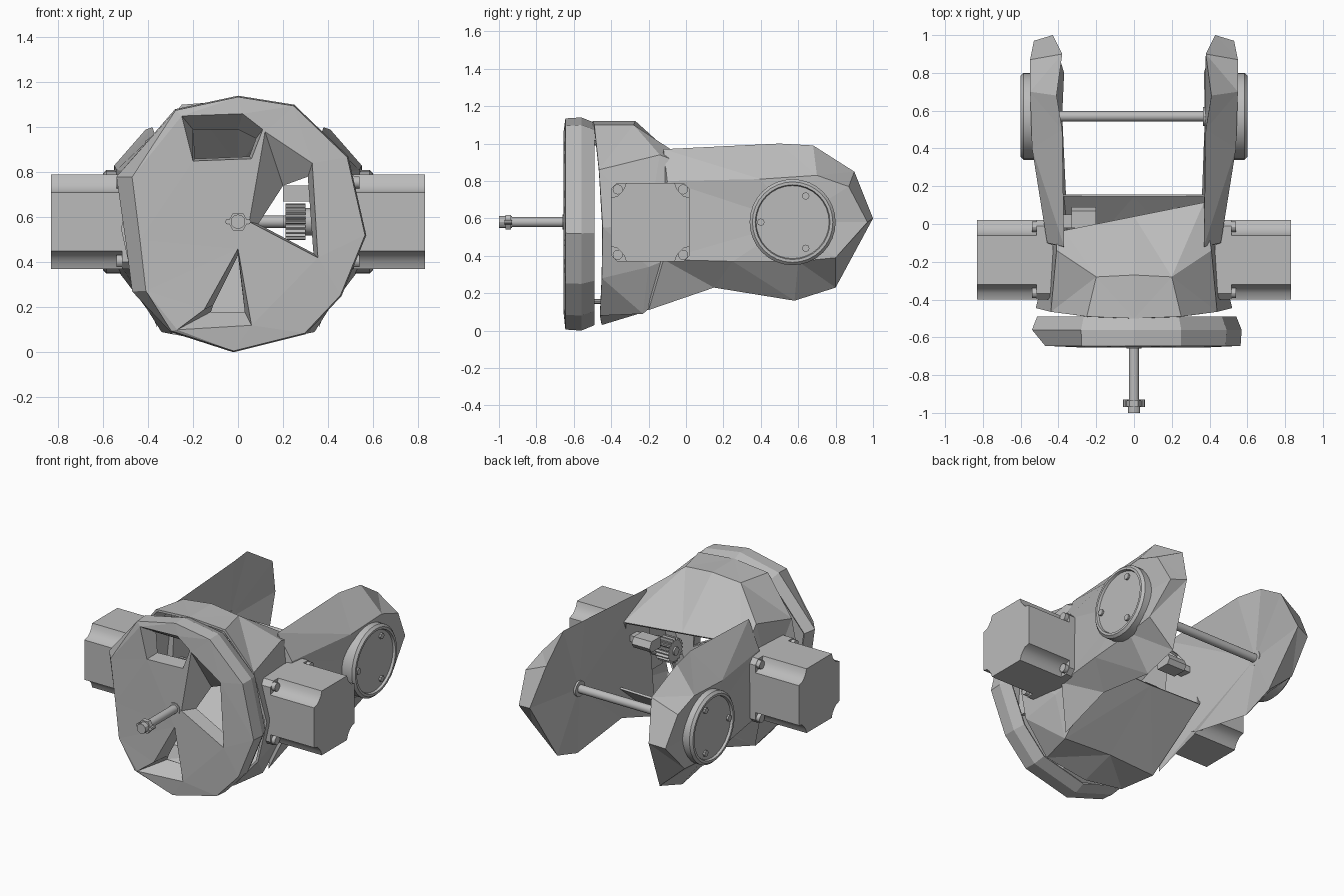
import bpy, bmesh
from math import sin, cos, pi

cube = bpy.data.objects.get("Cube")
if cube:
    bpy.data.objects.remove(cube)

GREY = (0.5, 0.5, 0.5, 1)
mat = bpy.data.materials.new("plain grey")
mat.use_nodes = True
mat.diffuse_color = GREY
mat.node_tree.nodes["Principled BSDF"].inputs["Base Color"].default_value = GREY
AXIS_Z, ARM_Y, MOTOR_Y = 0.58, 0.57, -0.19


def finish(name, bm, wall=0, smooth=False):
    bmesh.ops.recalc_face_normals(bm, faces=bm.faces)
    me = bpy.data.meshes.new(name)
    bm.to_mesh(me)
    bm.free()
    me.materials.append(mat)
    ob = bpy.data.objects.new(name, me)
    bpy.context.collection.objects.link(ob)
    if wall:
        mod = ob.modifiers.new("wall", "SOLIDIFY")
        mod.thickness = wall
        mod.offset = -1
    if smooth:
        bpy.ops.object.select_all(action="DESELECT")
        ob.select_set(True)
        bpy.context.view_layer.objects.active = ob
        bpy.ops.object.shade_smooth_by_angle()
    return ob


def loft(bm, rings):
    """Join closed rings of equal length with quads."""
    loops = [[bm.verts.new(p) for p in r] for r in rings]
    for a, b in zip(loops, loops[1:]):
        for i in range(len(a)):
            j = (i + 1) % len(a)
            bm.faces.new((a[i], a[j], b[j], b[i]))
    return loops


def fan(bm, loop, centre):
    c = bm.verts.new(centre)
    for i, v in enumerate(loop):
        bm.faces.new((v, loop[(i + 1) % len(loop)], c))


def prism_x(name, outline, x0, x1, smooth=False):
    """Extrude a y-z outline along x."""
    bm = bmesh.new()
    a, b = loft(bm, [[(x, y, z) for y, z in outline] for x in (x0, x1)])
    bm.faces.new(a)
    bm.faces.new(b)
    return finish(name, bm, smooth=smooth)


def circle(cy, cz, r, n=32):
    return [(cy + r * cos(2 * pi * i / n), cz + r * sin(2 * pi * i / n)) for i in range(n)]


def rod_y(name, x, z, r, y0, y1, n=20):
    bm = bmesh.new()
    a, b = loft(bm, [[(u, y, v) for u, v in circle(x, z, r, n)] for y in (y0, y1)])
    bm.faces.new(a)
    bm.faces.new(b)
    return finish(name, bm, smooth=n > 8)


def mirrored(half):
    """Complete a half ring whose first and last points lie on x = 0."""
    return half + [(-x, y, z) for x, y, z in half[-2:0:-1]]


# Faceted body shell: sloping deck, ramp floor, open at front and back
front = [(0, -.5, 1.12), (.25, -.49, 1.1), (.44, -.465, .86), (.52, -.445, .55),
         (.46, -.45, .28), (.29, -.46, .08), (0, -.45, .03)]
middle = [(0, -.27, 1.12), (.2, -.28, 1.1), (.41, -.14, .94), (.46, -.2, .57),
          (.44, -.2, .34), (.34, -.23, .09), (0, -.22, .1)]
back = [(0, .04, .84), (.37, .04, .84), (.41, .06, .7), (.42, .08, .57),
        (.41, .12, .47), (.38, .155, .42), (0, .155, .41)]
deck_skew = [(x, y + .2 * x if z > .8 else y, z) for x, y, z in mirrored(back)]
bm = bmesh.new()
loft(bm, [mirrored(front), mirrored(middle), deck_skew])
bmesh.ops.triangulate(bm, faces=bm.faces)
finish("body_shell", bm, wall=0.015)

# Front ring: faceted rim with a face cut by three windows with sloping walls
outline = [(0, 1.14), (.25, 1.1), (.49, .87), (.57, .52), (.46, .25), (.3, .08), (-.02, 0),
           (-.3, .09), (-.47, .27), (-.5, .5), (-.54, .78), (-.28, 1.08)]
windows = [([(-.25, 1.05), (.02, 1.06), (.11, .99), (.06, .86), (-.2, .85)],
            [(-.2, .99), (.0, .99), (.08, .95), (.05, .87), (-.19, .86)]),
           ([(.33, .84), (.355, .42), (.05, .58), (.12, .98)],
            [(.31, .78), (.335, .44), (.09, .57), (.2, .74)]),
           ([(0, .46), (.06, .12), (-.27, .1), (-.15, .19)],
            [(0, .43), (.03, .18), (-.12, .18), (-.11, .21)])]


def ring(y, s, left=1):
    """Scale the outline; left narrows the far -x side."""
    return [(x * s * (left if x < -.4 else 1), y, AXIS_Z + (z - AXIS_Z) * s) for x, z in outline]


bm = bmesh.new()
loops = loft(bm, [ring(-.49, .95), ring(-.56, 1), ring(-.645, .99, .88)])
edges = [bm.edges.get((v, loops[-1][i - 1])) for i, v in enumerate(loops[-1])]
for hole, throat in windows:
    vs = loft(bm, [[(x, y, z) for x, z in pts] for y, pts in ((-.655, hole), (-.56, throat))])[0]
    edges += [bm.edges.get((v, vs[i - 1])) for i, v in enumerate(vs)]
bmesh.ops.triangle_fill(bm, edges=edges, use_beauty=True)
finish("front_ring", bm, wall=0.012)

# Small screws joining ring and body
for i in (1, 2, 4, 5):
    a = pi * i / 3
    rod_y("ring_screw", .46 * cos(a), AXIS_Z + .49 * sin(a), .015, -.52, -.42, 10)

# Front shaft with its collar and set screws
rod_y("front_shaft", 0, AXIS_Z, .027, -.98, -.6)
rod_y("shaft_tip", 0, AXIS_Z, .032, -1, -.93, 12)
rod_y("shaft_collar", 0, AXIS_Z, .045, -.965, -.935, 6)
rod_y("shaft_hub", 0, AXIS_Z, .04, -.66, -.6, 12)
for x in (-.045, .045):
    rod_y("collar_screw", x, AXIS_Z, .012, -.97, -.93, 8)

# Rod joining the two arms
prism_x("cross_rod", circle(ARM_Y, AXIS_Z, .027, 20), -.48, .4, True)

# Shared outlines for the sides
inner = [(.37, -.12, .97), (.38, .5, 1.0), (.41, .68, .99), (.38, .9, .85), (.43, 1.0, .6),
         (.37, .8, .23), (.38, .58, .16), (.36, .15, .23), (.36, -.2, .11)]
outer = [(.46, -.1, .8), (.54, .4, .81), (.55, .7, .83), (.55, .87, .77), (.53, .97, .58),
         (.55, .8, .39), (.54, .6, .37), (.51, .25, .37), (.46, -.12, .38)]
quarter = [(.21, .13), (.175, .14), (.155, .16), (.14, .18), (.13, .21)]
motor = []
for sy, sz in ((1, 1), (-1, 1), (-1, -1), (1, -1)):
    pts = [(MOTOR_Y + sy * y, AXIS_Z + sz * z) for y, z in quarter]
    motor += pts if sy * sz > 0 else pts[::-1]
teeth = 20
gear = []
for i in range(teeth * 4):
    r = .08 if i % 4 < 2 else .065
    a = 2 * pi * i / (teeth * 4)
    gear.append((MOTOR_Y + r * cos(a), AXIS_Z + r * sin(a)))

for side, s, depth in (("left", 1, .375), ("right", -1, .46)):
    # Faceted arm, its inner face flat or dished to the given depth
    bm = bmesh.new()
    a, b = loft(bm, [[(s * x, y, z) for x, y, z in r] for r in (inner, outer)])
    fan(bm, a, (s * depth, ARM_Y, AXIS_Z))
    fan(bm, b, (s * .54, ARM_Y, AXIS_Z))
    bmesh.ops.triangulate(bm, faces=bm.faces)
    finish(side + "_arm", bm)

    # Round bearing cap with a raised rim
    bm = bmesh.new()
    steps = ((.51, .23), (.585, .23), (.6, .215), (.6, .2), (.585, .195))
    rings = loft(bm, [[(s * x, y, z) for y, z in circle(ARM_Y, AXIS_Z, r)] for x, r in steps])
    bm.faces.new(rings[0])
    bm.faces.new(rings[-1])
    finish(side + "_bearing_cap", bm, smooth=True)
    for dy, dz in ((.07, .14), (.07, -.14), (-.17, 0)):
        prism_x(side + "_cap_screw", circle(ARM_Y + dy, AXIS_Z + dz, .02, 8), s * .57, s * .597)
    prism_x(side + "_rod_hub", circle(ARM_Y, AXIS_Z, .05, 16), s * (depth - .01), s * (depth + .03), True)

    # Square motor with notched corners, flange and bolts
    prism_x(side + "_motor", motor, s * .5, s * .83, True)
    flange = [(MOTOR_Y + y * .21, AXIS_Z + z * .21) for y, z in
              ((1, .85), (.85, 1), (-.85, 1), (-1, .85), (-1, -.85), (-.85, -1), (.85, -1), (1, -.85))]
    prism_x(side + "_motor_flange", flange, s * .43, s * .515)
    for dy in (-.175, .175):
        for dz in (-.175, .175):
            prism_x(side + "_motor_bolt", circle(MOTOR_Y + dy, AXIS_Z + dz, .027, 12),
                    s * .5, s * .54, True)

    # Motor axle, pinion and bracket inside the body
    prism_x(side + "_motor_axle", circle(MOTOR_Y, AXIS_Z, .027, 16), s * .2, s * .45, True)
    prism_x(side + "_pinion", gear, s * .21, s * .3)
    prism_x(side + "_pinion_collar", circle(MOTOR_Y, AXIS_Z, .06, 20), s * .3, s * .36, True)
    bracket = [(-.02, .67), (.07, .67), (.09, .7), (.07, .74), (-.02, .74)]
    prism_x(side + "_bracket", bracket, s * .2, s * .33)
    prism_x(side + "_bracket_arm", [(-.02, .69), (.05, .69), (.05, .73), (-.02, .73)], s * .33, s * .42)
